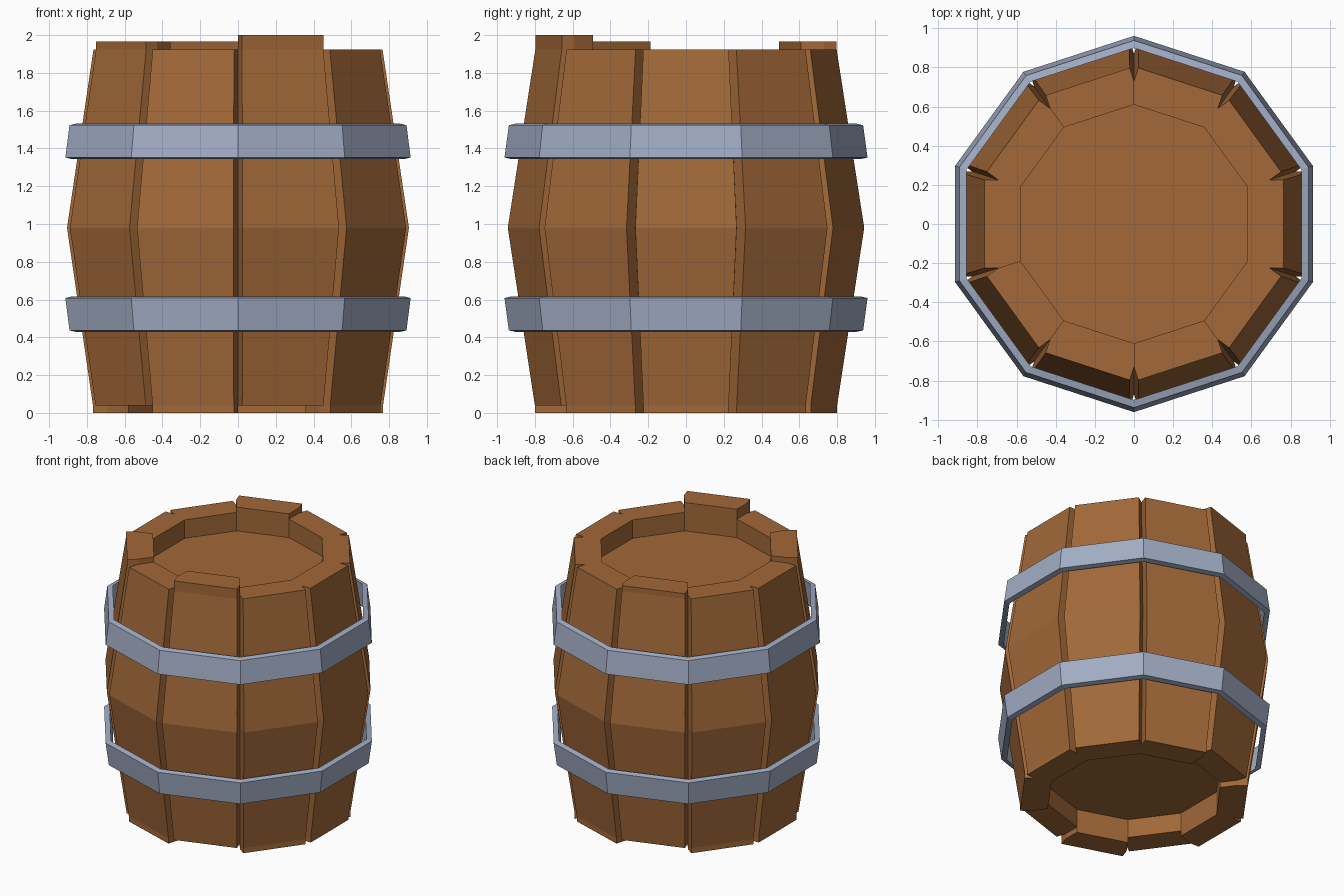
import bpy, bmesh, math
from mathutils import Vector

if "Cube" in bpy.data.objects:
    bpy.data.objects.remove(bpy.data.objects["Cube"])

N = 10
STEP = 2 * math.pi / N


def material(name, color):
    m = bpy.data.materials.new(name)
    m.diffuse_color = (*color, 1)
    m.use_nodes = True
    m.node_tree.nodes["Principled BSDF"].inputs["Base Color"].default_value = m.diffuse_color
    return m


def finish(bm, name, mat):
    bmesh.ops.recalc_face_normals(bm, faces=bm.faces)
    me = bpy.data.meshes.new(name)
    bm.to_mesh(me)
    bm.free()
    ob = bpy.data.objects.new(name, me)
    ob.data.materials.append(mat)
    bpy.context.collection.objects.link(ob)
    return ob


def polar(r, a, z):
    return Vector((r * math.cos(a), r * math.sin(a), z))


def ring(bm, r, z):
    return [bm.verts.new(polar(r, (k - 0.5) * STEP, z)) for k in range(N)]


def bridge(bm, a, b):
    for i in range(len(a)):
        j = (i + 1) % len(a)
        bm.faces.new((a[i], a[j], b[j], b[i]))


def extrude(bm, faces, dz):
    geo = bmesh.ops.extrude_face_region(bm, geom=faces)["geom"]
    bmesh.ops.translate(bm, vec=(0, 0, dz),
                        verts=[v for v in geo if isinstance(v, bmesh.types.BMVert)])
    bmesh.ops.delete(bm, geom=faces, context='FACES_ONLY')


wood = material("wood", (0.36, 0.14, 0.04))
metal = material("metal", (0.36, 0.42, 0.56))

# Barrel body: grooved ring of staves, stave k is centred on angle k * 36 degrees
bm = bmesh.new()
levels = []
for z, apothem, half, groove in ((0.04, 0.768, 0.226, 0.73),
                                 (0.98, 0.905, 0.268, 0.87),
                                 (1.925, 0.765, 0.226, 0.73)):
    loop = []
    for k in range(N):
        a = k * STEP
        mid, side = polar(apothem, a, z), polar(half, a + math.pi / 2, 0)
        loop += [bm.verts.new(p) for p in
                 (polar(groove, a - STEP / 2, z), mid - side, mid + side)]
    levels.append(loop)
bridge(bm, levels[0], levels[1])
bridge(bm, levels[1], levels[2])

# Stave ends and the recessed heads
ends = []
for loop, z, z_head in ((levels[0], 0.04, 0.18), (levels[2], 1.925, 1.785)):
    rim, head = ring(bm, 0.61, z), ring(bm, 0.61, z_head)
    bridge(bm, rim, head)
    bm.faces.new(head)
    ends.append([bm.faces.new([loop[(3 * k + i) % (3 * N)] for i in range(4)]
                              + [rim[(k + 1) % N], rim[k]]) for k in range(N)])
bottom, top = ends

# Uneven stave lengths: three staves sit higher than the rest
raised = {8: 0.075, 6: 0.04, 3: 0.04}
for k, dz in raised.items():
    extrude(bm, [top[k]], dz)
extrude(bm, [bottom[k] for k in range(N) if k not in raised], -0.04)
finish(bm, "barrel_body", wood)

# Metal hoops: tilted rectangular section, lower one mirrors the upper one
profile = ((0.914, 1.352), (0.892, 1.523), (0.855, 1.532), (0.877, 1.343))
for name, flip in (("upper_hoop", False), ("lower_hoop", True)):
    bm = bmesh.new()
    rings = [ring(bm, r / math.cos(STEP / 2), 1.96 - z if flip else z)
             for r, z in profile]
    for i in range(4):
        bridge(bm, rings[i], rings[(i + 1) % 4])
    finish(bm, name, metal)
